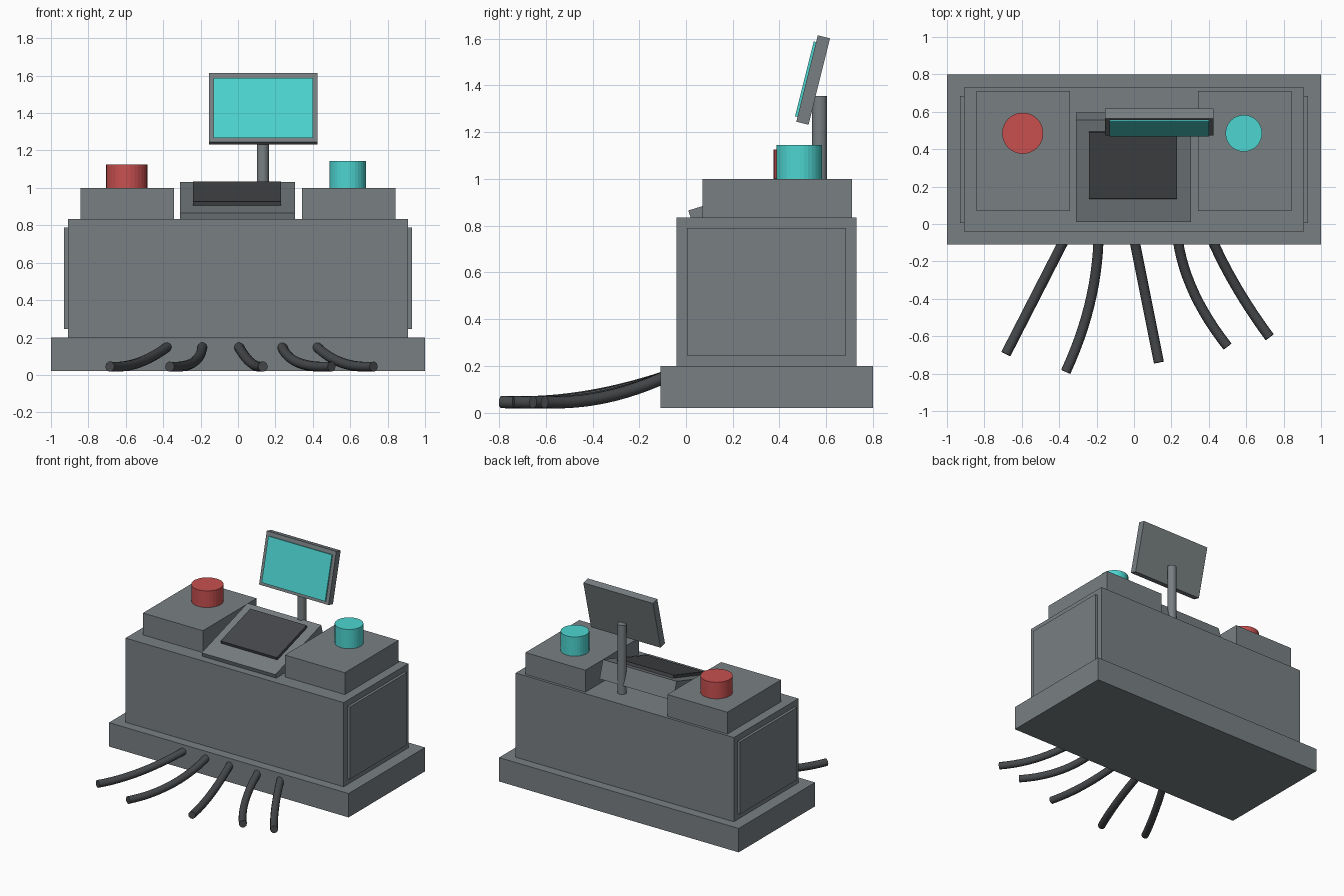
import bpy, math
from mathutils import Vector

if "Cube" in bpy.data.objects:
    bpy.data.objects.remove(bpy.data.objects["Cube"])


def material(name, rgb):
    m = bpy.data.materials.new(name)
    m.use_nodes = True
    m.diffuse_color = (*rgb, 1)
    m.node_tree.nodes["Principled BSDF"].inputs["Base Color"].default_value = (*rgb, 1)
    return m


GREY = material("steel grey", (0.19, 0.215, 0.225))
DARK = material("dark rubber", (0.06, 0.065, 0.07))
RED = material("button red", (0.58, 0.08, 0.08))
TEAL = material("screen teal", (0.075, 0.67, 0.64))


def finish(name, mat):
    ob = bpy.context.object
    ob.name = name
    ob.data.materials.append(mat)
    return ob


def block(name, center, size, mat, tilt=0):
    bpy.ops.mesh.primitive_cube_add(size=1, location=center, rotation=(tilt, 0, 0))
    bpy.context.object.scale = size
    bpy.ops.object.transform_apply(location=False, rotation=False, scale=True)
    return finish(name, mat)


def box(name, low, high, mat):
    low, high = Vector(low), Vector(high)
    return block(name, (low + high) / 2, high - low, mat)


def tilted(name, x_range, front_top, length, depth, tilt, mat):
    """Block tilted about x, placed by the y, z of its front top edge."""
    c, s = math.cos(tilt), math.sin(tilt)
    y = front_top[0] + c * length / 2 + s * depth / 2
    z = front_top[1] + s * length / 2 - c * depth / 2
    x0, x1 = x_range
    return block(name, ((x0 + x1) / 2, y, z), (x1 - x0, length, depth), mat, tilt)


def cylinder(name, x, y, z0, z1, radius, mat):
    bpy.ops.mesh.primitive_cylinder_add(vertices=32, radius=radius, depth=z1 - z0,
                                        location=(x, y, (z0 + z1) / 2))
    return finish(name, mat)


# Cabinet
box("base_plinth", (-1, -0.11, 0.02), (1, 0.8, 0.2), GREY)
box("cabinet_body", (-0.91, -0.04, 0.2), (0.91, 0.73, 0.835), GREY)
for side, name in ((-1, "right"), (1, "left")):
    block(name + "_side_panel", (side * 0.915, 0.345, 0.517), (0.03, 0.68, 0.545), GREY)
    block(name + "_button_box", (side * 0.592, 0.39, 0.915), (0.5, 0.64, 0.17), GREY)

# Buttons
cylinder("red_button", -0.595, 0.485, 0.99, 1.125, 0.11, RED)
cylinder("teal_button", 0.587, 0.485, 0.99, 1.145, 0.098, TEAL)

# Sloping console and key pad
SLOPE = math.radians(17)
tilted("console", (-0.31, 0.305), (0.01, 0.865), 0.57, 0.137, SLOPE, GREY)
tilted("key_pad", (-0.24, 0.23), (0.135, 0.926), 0.37, 0.04, SLOPE, DARK)

# Monitor on its post
cylinder("monitor_post", 0.133, 0.572, 0.82, 1.355, 0.032, GREY)
LEAN = math.radians(76)
tilted("monitor_case", (-0.155, 0.425), (0.472, 1.245), 0.381, 0.054, LEAN, GREY)
tilted("monitor_screen", (-0.13, 0.4), (0.467, 1.268), 0.33, 0.02, LEAN, TEAL)


# Cables running out of the plinth: start x, end (x, y), sideways sag of the middle
def cable(index, x0, x1, y1, sag):
    data = bpy.data.curves.new("cable_path", "CURVE")
    data.dimensions = "3D"
    data.bevel_depth = 0.027
    data.bevel_resolution = 3
    data.resolution_u = 12
    data.use_fill_caps = True
    y0 = -0.09
    start, end = Vector((x0, y0, 0.152)), Vector((x1, y1, 0.045))
    step = (end - start) / 3
    spline = data.splines.new("BEZIER")
    spline.bezier_points.add(1)
    for point, spot, into, z in zip(spline.bezier_points, (start, end), (step, -step), (0.075, 0.0)):
        point.co = spot
        inner = spot + into + Vector((sag, 0, 0))
        inner.z = z + (0.035 if into == -step else 0)
        point.handle_left_type = point.handle_right_type = "FREE"
        point.handle_left = point.handle_right = inner
    # The outer handles are unused, the inner ones shape the bend
    ob = bpy.data.objects.new(f"cable_{index}", data)
    bpy.context.collection.objects.link(ob)
    bpy.ops.object.select_all(action="DESELECT")
    ob.select_set(True)
    bpy.context.view_layer.objects.active = ob
    bpy.ops.object.convert(target="MESH")
    ob = finish(f"cable_{index}", DARK)
    bpy.ops.object.shade_smooth_by_angle(angle=math.radians(40))


for i, spec in enumerate([(-0.375, -0.685, -0.695, 0), (-0.19, -0.365, -0.79, 0.05),
                          (0.003, 0.133, -0.74, 0), (0.235, 0.5, -0.655, -0.06),
                          (0.42, 0.725, -0.605, -0.025)], 1):
    cable(i, *spec)
